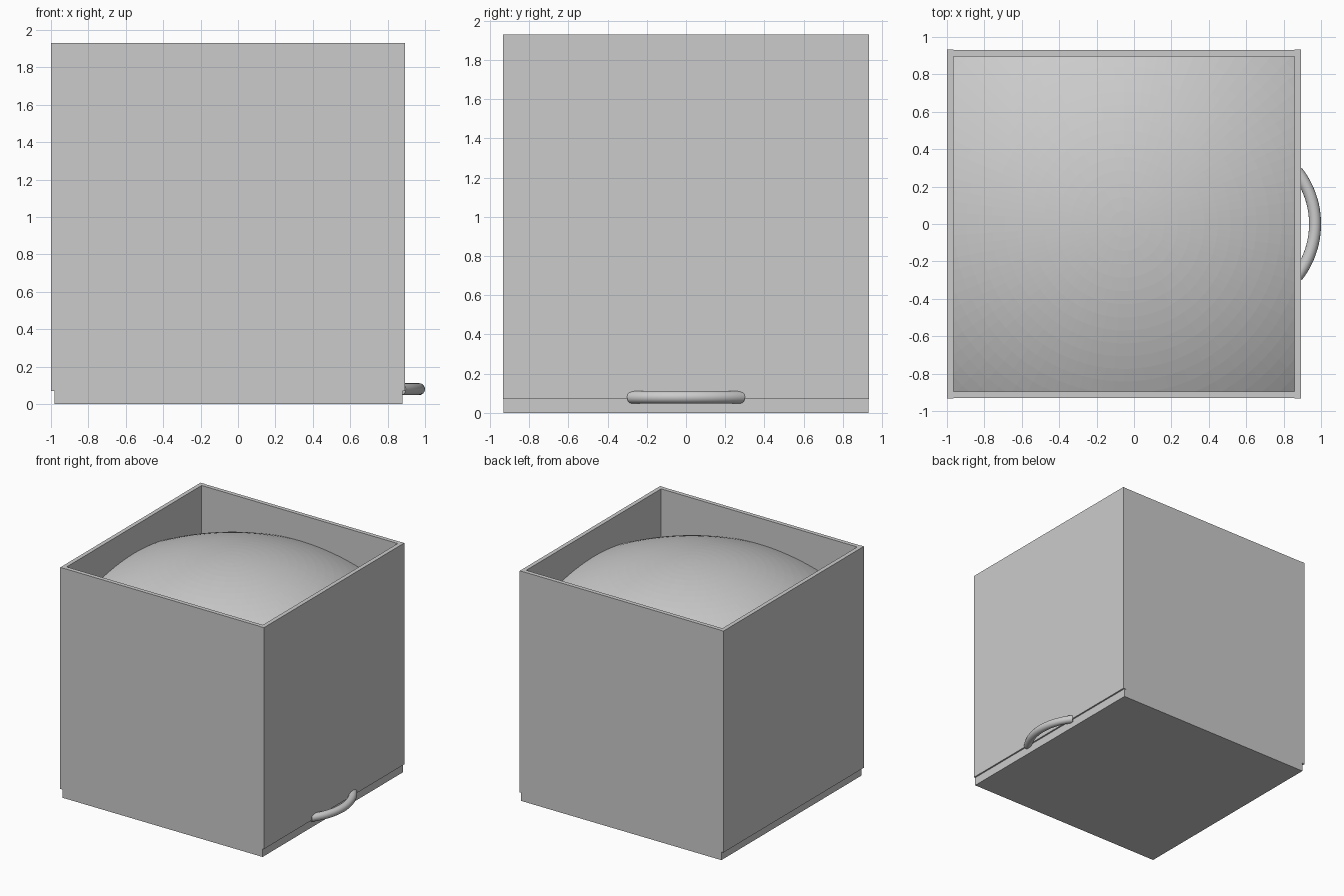
import bpy, bmesh, math
from mathutils import Vector

if "Cube" in bpy.data.objects:
    bpy.data.objects.remove(bpy.data.objects["Cube"])


def make_object(name, bm):
    bmesh.ops.recalc_face_normals(bm, faces=bm.faces)
    me = bpy.data.meshes.new(name)
    bm.to_mesh(me)
    bm.free()
    ob = bpy.data.objects.new(name, me)
    bpy.context.collection.objects.link(ob)
    return ob


def box(name, x, y, z):
    bm = bmesh.new()
    bmesh.ops.create_cube(bm, size=1)
    for v in bm.verts:
        v.co = [r[0] + (c + 0.5) * (r[1] - r[0]) for c, r in zip(v.co, (x, y, z))]
    return make_object(name, bm)


TOP, T = 1.93, 0.035

# base slab, slightly inset from the end panels
box("base", (-0.98, 0.88), (-0.925, 0.925), (0, 0.07))

# front and back panels reach the ground
box("front_panel", (-0.98, 0.88), (-0.93, -0.93 + T), (0, TOP))
box("back_panel", (-0.98, 0.88), (0.93 - T, 0.93), (0, TOP))

# end panels hang just above the ground
box("left_panel", (-1.0, -1.0 + T), (-0.932, 0.932), (0.07, TOP))
box("right_panel", (0.893 - T, 0.893), (-0.932, 0.932), (0.07, TOP))

# shallow dome: large sphere trimmed to the inside of the box
R, APEX, CX = 2.2, 1.90, -0.053
bm = bmesh.new()
bmesh.ops.create_uvsphere(bm, u_segments=96, v_segments=96, radius=R)
bmesh.ops.translate(bm, verts=bm.verts, vec=(CX, 0, APEX - R))
cuts = [((0, 0, 1.0), (0, 0, -1)),
        ((-0.97, 0, 0), (-1, 0, 0)), ((0.863, 0, 0), (1, 0, 0)),
        ((0, -0.9, 0), (0, -1, 0)), ((0, 0.9, 0), (0, 1, 0))]
for co, no in cuts:
    bmesh.ops.bisect_plane(bm, geom=bm.verts[:] + bm.edges[:] + bm.faces[:],
                           plane_co=co, plane_no=no, clear_outer=True)
make_object("dome", bm)

# curved pull handle: round tube swept along an arc
bm = bmesh.new()
RA, TUBE, N, S = 0.458, 0.032, 32, 16
X0 = 1.0 - TUBE - RA
half = math.acos((0.872 - X0) / RA)
rings = []
for i in range(N + 1):
    a = -half + 2 * half * i / N
    out = Vector((math.cos(a), math.sin(a), 0))
    ring = []
    for j in range(S):
        b = 2 * math.pi * j / S
        p = out * (RA + TUBE * math.cos(b)) + Vector((X0, 0, 0.08 + TUBE * math.sin(b)))
        ring.append(bm.verts.new(p))
    rings.append(ring)
for r0, r1 in zip(rings, rings[1:]):
    for j in range(S):
        k = (j + 1) % S
        bm.faces.new((r0[j], r1[j], r1[k], r0[k]))
bm.faces.new(rings[0])
bm.faces.new(rings[-1])
handle = make_object("handle", bm)
bpy.context.view_layer.objects.active = handle
handle.select_set(True)
bpy.ops.object.shade_smooth_by_angle()
